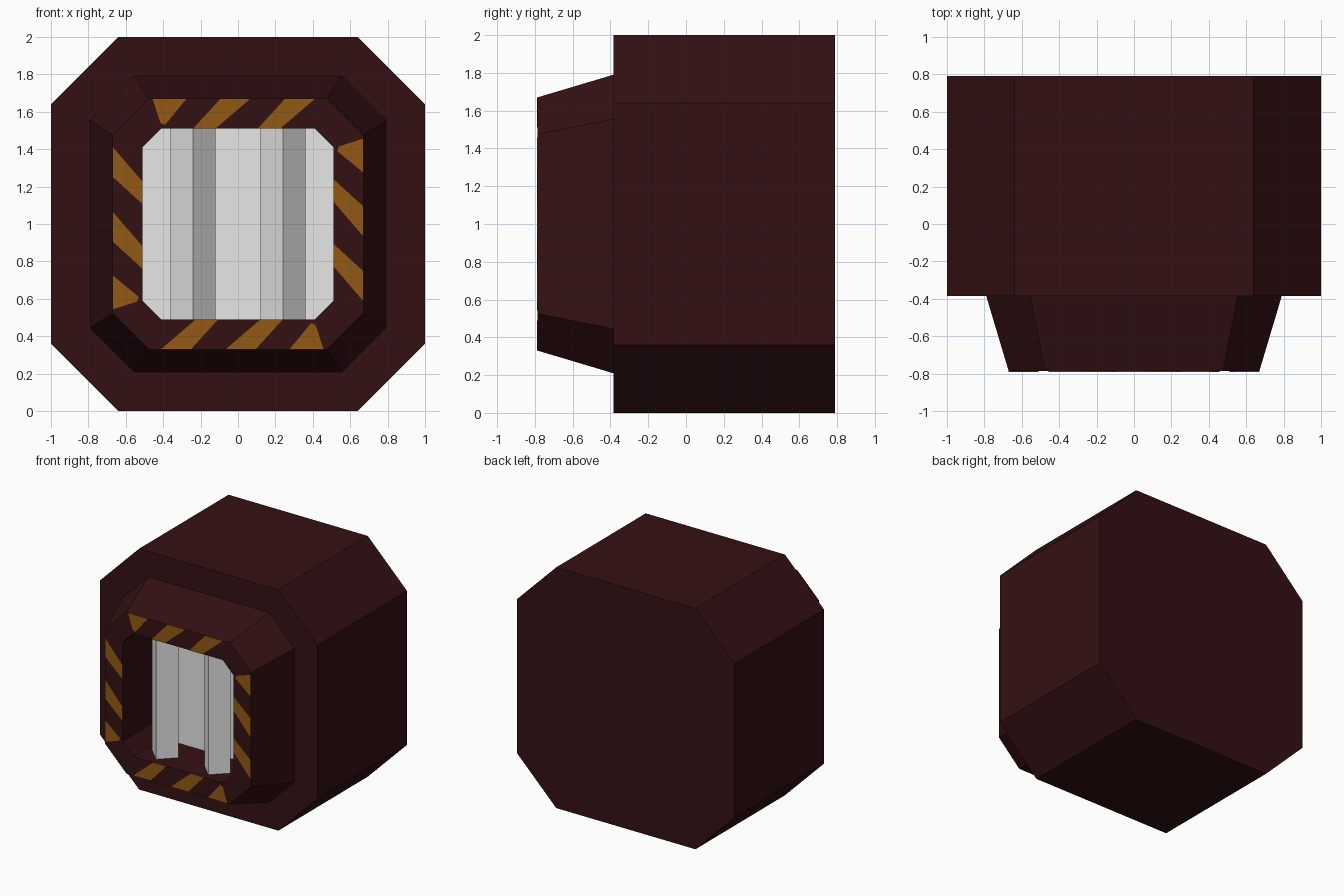
import bpy, bmesh, math

if "Cube" in bpy.data.objects:
    bpy.data.objects.remove(bpy.data.objects["Cube"])


def material(name, rgb):
    m = bpy.data.materials.new(name)
    m.diffuse_color = (*rgb, 1)
    m.use_nodes = True
    m.node_tree.nodes["Principled BSDF"].inputs["Base Color"].default_value = m.diffuse_color
    return m


MAROON = material("dark_maroon", (0.034, 0.0053, 0.0064))
AMBER = material("hazard_amber", (0.29, 0.10, 0.007))
WHITE = material("light_grey", (0.8, 0.8, 0.8))
CZ = 1.0  # height of the central axis


def octagon(half, flat, y):
    """Chamfered square ring in the XZ plane."""
    pts = [(half, -flat), (half, flat), (flat, half), (-flat, half),
           (-half, flat), (-half, -flat), (-flat, -half), (flat, -half)]
    return [(x, y, CZ + z) for x, z in pts]


def loft(name, rings, mat, caps=True):
    """Skin successive rings; optionally close both ends."""
    bm = bmesh.new()
    rows = [[bm.verts.new(p) for p in ring] for ring in rings]
    n = len(rows[0])
    for a, b in zip(rows, rows[1:]):
        for i in range(n):
            j = (i + 1) % n
            bm.faces.new((a[i], a[j], b[j], b[i]))
    if caps:
        bm.faces.new(rows[0])
        bm.faces.new(rows[-1])
    bmesh.ops.recalc_face_normals(bm, faces=bm.faces)
    me = bpy.data.meshes.new(name)
    bm.to_mesh(me)
    bm.free()
    me.materials.append(mat)
    ob = bpy.data.objects.new(name, me)
    bpy.context.collection.objects.link(ob)
    return ob


BACK, STEP, FRONT = 0.79, -0.385, -0.787
FLOOR = -0.40

# main octagonal body
loft("body", [octagon(1.0, 0.64, BACK), octagon(1.0, 0.64, STEP)], MAROON)

# tapered collar with its opening: outer wall, front rim, inner wall, back
collar_rings = [octagon(0.79, 0.555, STEP), octagon(0.67, 0.475, FRONT),
                octagon(0.51, 0.41, FRONT), octagon(0.51, 0.41, STEP)]
loft("collar", collar_rings + collar_rings[:1], MAROON, caps=False)

# pale panel at the bottom of the recess
loft("recess_panel", [octagon(0.51, 0.41, STEP), octagon(0.51, 0.41, FLOOR)], WHITE)

# two diamond-section posts standing in the recess
for side, x in (("left", -0.24), ("right", 0.24)):
    r, y = 0.12, -0.613
    section = [(x + r, y), (x, y + r), (x - r, y), (x, y - r)]
    loft(side + "_post", [[(px, py, z) for px, py in section] for z in (CZ - 0.51, CZ + 0.51)], WHITE)

# slanted hazard stripes, three per side of the rim, repeated by quarter turns
stripes = [[(-0.457, 0.67), (-0.275, 0.67), (-0.39, 0.53), (-0.415, 0.54)]]
for a in (-0.094, 0.252):
    stripes.append([(a, 0.67), (a + 0.16, 0.67), (a - 0.026, 0.51), (a - 0.146, 0.51)])
for turn, side in enumerate(("top", "right", "bottom", "left")):
    c, s = round(math.cos(turn * math.pi / 2)), round(math.sin(turn * math.pi / 2))
    for k, shape in enumerate(stripes):
        loft(f"{side}_stripe_{k + 1}",
             [[(x * c + z * s, y, CZ - x * s + z * c) for x, z in shape]
              for y in (FRONT, FRONT - 0.003)], AMBER)
